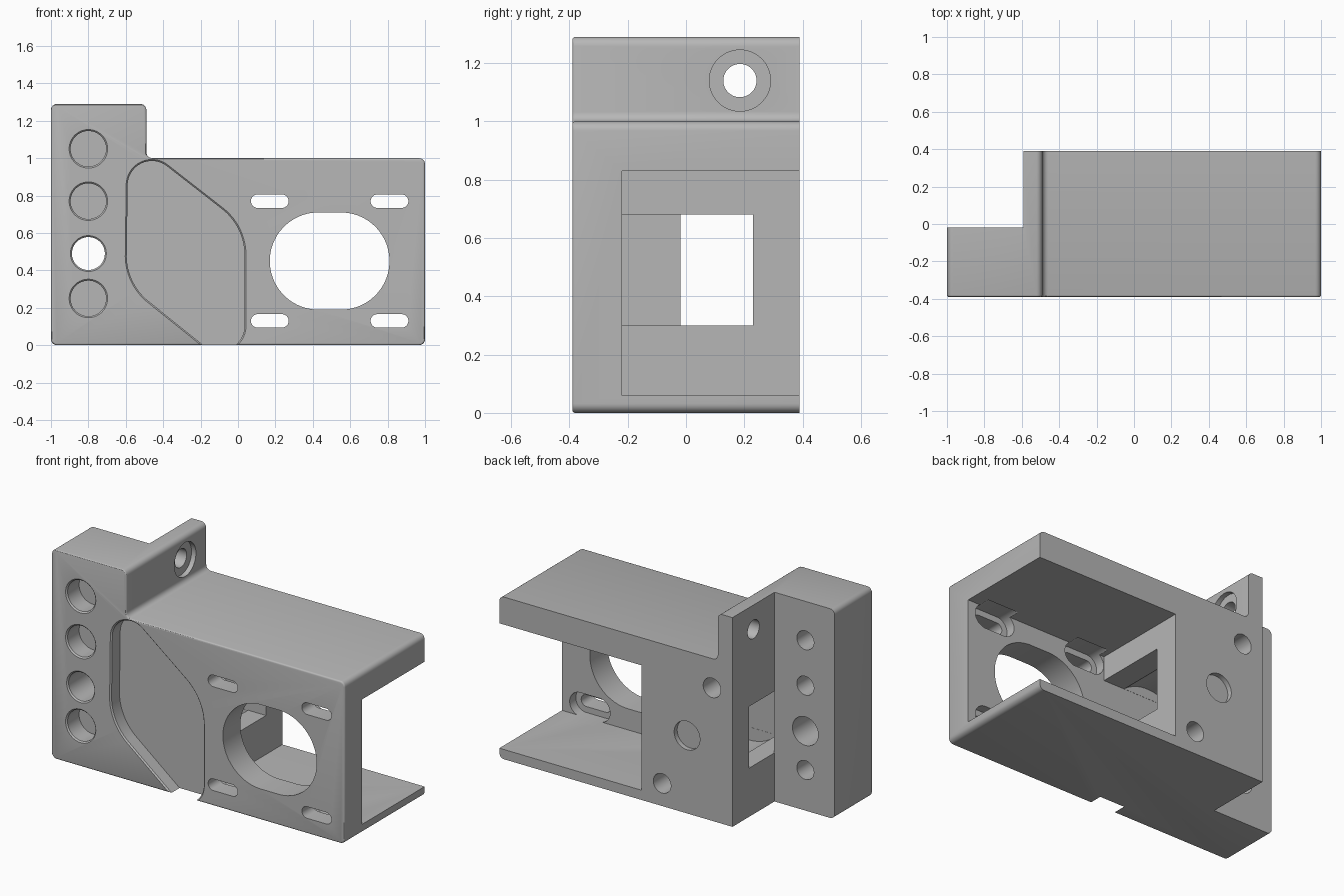
import bpy, bmesh, math
from mathutils import Vector

if "Cube" in bpy.data.objects:
    bpy.data.objects.remove(bpy.data.objects["Cube"])

FRONT, BACK = -0.39, 0.39
WALL = -0.22           # inner side of the front wall
STEP = -0.02           # back of the side block
SIDE = -0.59           # outer side of the main box

grey = bpy.data.materials.new("plain grey")
grey.use_nodes = True
grey.diffuse_color = (0.47, 0.47, 0.47, 1)
grey.node_tree.nodes["Principled BSDF"].inputs["Base Color"].default_value = grey.diffuse_color


def make_object(name, bm):
    bmesh.ops.recalc_face_normals(bm, faces=bm.faces)
    mesh = bpy.data.meshes.new(name)
    bm.to_mesh(mesh)
    bm.free()
    mesh.materials.append(grey)
    obj = bpy.data.objects.new(name, mesh)
    bpy.context.collection.objects.link(obj)
    return obj


def box(x0, x1, y0, y1, z0, z1):
    bm = bmesh.new()
    bmesh.ops.create_cube(bm, size=1)
    for v in bm.verts:
        v.co = Vector(((x0 + x1) / 2 + v.co.x * (x1 - x0),
                       (y0 + y1) / 2 + v.co.y * (y1 - y0),
                       (z0 + z1) / 2 + v.co.z * (z1 - z0)))
    return make_object("cutter", bm)


def hull_ring(circles, grow, steps):
    """Outline wrapped around circles given as (x, z, radius)."""
    points = []
    for i in range(steps):
        a = 2 * math.pi * (i + 0.5) / steps
        c, s = math.cos(a), math.sin(a)
        x, z, r = max(circles, key=lambda k: k[0] * c + k[1] * s + k[2])
        points.append((x + (r + grow) * c, z + (r + grow) * s))
    return points


def bore(circles, sections, along_x=False, steps=64):
    """Loft the outline through sections given as (depth, growth)."""
    bm = bmesh.new()
    rings = []
    for depth, grow in sections:
        ring = hull_ring(circles, grow, steps)
        rings.append([bm.verts.new((depth, u, w) if along_x else (u, depth, w)) for u, w in ring])
    for a, b in zip(rings, rings[1:]):
        for i in range(steps):
            j = (i + 1) % steps
            bm.faces.new((a[i], a[j], b[j], b[i]))
    bm.faces.new(rings[0])
    bm.faces.new(rings[-1])
    return make_object("cutter", bm)


def front_lip(depth):
    """Sections with a softened rim on the front face."""
    return [(FRONT - 0.05, 0.008), (FRONT, 0.008), (FRONT + 0.008, 0), (depth, 0)]


# Main body: extruded stepped profile with rounded corners and front edge
bm = bmesh.new()
profile = [(-1, 0), (1, 0), (1, 1), (-0.49, 1), (-0.49, 1.29), (-1, 1.29)]
face = bm.faces.new([bm.verts.new((x, FRONT, z)) for x, z in profile])
new = bmesh.ops.extrude_face_region(bm, geom=[face])["geom"]
for v in new:
    if isinstance(v, bmesh.types.BMVert):
        v.co.y = BACK
bmesh.ops.recalc_face_normals(bm, faces=bm.faces)
depth_edges = [e for e in bm.edges if abs(e.verts[0].co.y - e.verts[1].co.y) > 0.1]
bmesh.ops.bevel(bm, geom=depth_edges, offset=0.032, segments=6, profile=0.5, affect='EDGES')
rim = [e for e in bm.edges if all(abs(v.co.y - FRONT) < 1e-4 for v in e.verts)]
bmesh.ops.bevel(bm, geom=rim, offset=0.01, segments=3, profile=0.5, affect='EDGES')
body = make_object("motor_bracket", bm)

cutters = []

# Open motor bay, cross passage and the step behind the side block
cutters.append(box(0.03, 1.2, WALL, 0.6, 0.06, 0.83))
cutters.append(box(SIDE + 0.002, 0.1, WALL, 0.23, 0.3, 0.68))
cutters.append(box(-1.2, SIDE, STEP, 0.6, -0.2, 1.5))
cutters.append(box(SIDE - 0.1, -0.4, STEP + 0.001, 0.23, 0.3, 0.68))

# Round chamber inside the passage
cutters.append(bore([(-0.28, 0.48, 0.26)], [(WALL + 0.001, 0), (0.229, 0)]))

# Leaf-shaped front pocket, open at the bottom
leaf = [(-0.46, 0.855, 0.13), (-0.28, 0.48, 0.315), (-0.1, 0.105, 0.135)]
cutters.append(bore(leaf, front_lip(-0.305), steps=128))

# Motor opening and its four recessed slots
cutters.append(bore([(0.43, 0.45, 0.26), (0.55, 0.45, 0.26)], [(-0.5, 0), (-0.15, 0)]))
for x in (0.17, 0.81):
    for z in (0.13, 0.77):
        slot = [(x - 0.065, z, 0.036), (x + 0.065, z, 0.036)]
        cutters.append(bore(slot, [(-0.5, 0), (-0.15, 0)], steps=40))
        cutters.append(bore(slot, [(-0.28, 0.037), (-0.15, 0.037)], steps=40))

# Side block: three blind bores from both faces and one through hole
for z in (0.25, 0.77, 1.05):
    cutters.append(bore([(-0.8, z, 0.095)], front_lip(-0.27)))
    cutters.append(bore([(-0.8, z, 0.058)], [(-0.25, 0), (0.1, 0)], steps=40))
cutters.append(bore([(-0.8, 0.49, 0.088)], front_lip(0.1)))

# Blind holes in the back of the main box
for x, z, r, depth in ((-0.45, 0.82, 0.06, -0.28), (-0.11, 0.14, 0.06, -0.28), (-0.28, 0.48, 0.088, 0.36)):
    cutters.append(bore([(x, z, r)], [(depth, 0), (0.5, 0)], steps=40))

# Upright flange: through hole with a shallow round recess
cutters.append(bore([(0.185, 1.14, 0.057)], [(-0.75, 0), (-0.4, 0)], along_x=True))
cutters.append(bore([(0.185, 1.14, 0.105)], [(-0.52, 0), (-0.4, 0)], along_x=True))

# Cut everything and keep only the finished body
for cutter in cutters:
    cutter.hide_render = True
    mod = body.modifiers.new("cut", 'BOOLEAN')
    mod.operation, mod.solver, mod.object = 'DIFFERENCE', 'EXACT', cutter
bpy.context.view_layer.update()
graph = bpy.context.evaluated_depsgraph_get()
finished = bpy.data.meshes.new_from_object(body.evaluated_get(graph))
body.modifiers.clear()
body.data = finished
for cutter in cutters:
    bpy.data.objects.remove(cutter)

bpy.ops.object.select_all(action='DESELECT')
body.select_set(True)
bpy.context.view_layer.objects.active = body
bpy.ops.object.shade_smooth_by_angle(angle=math.radians(30))
